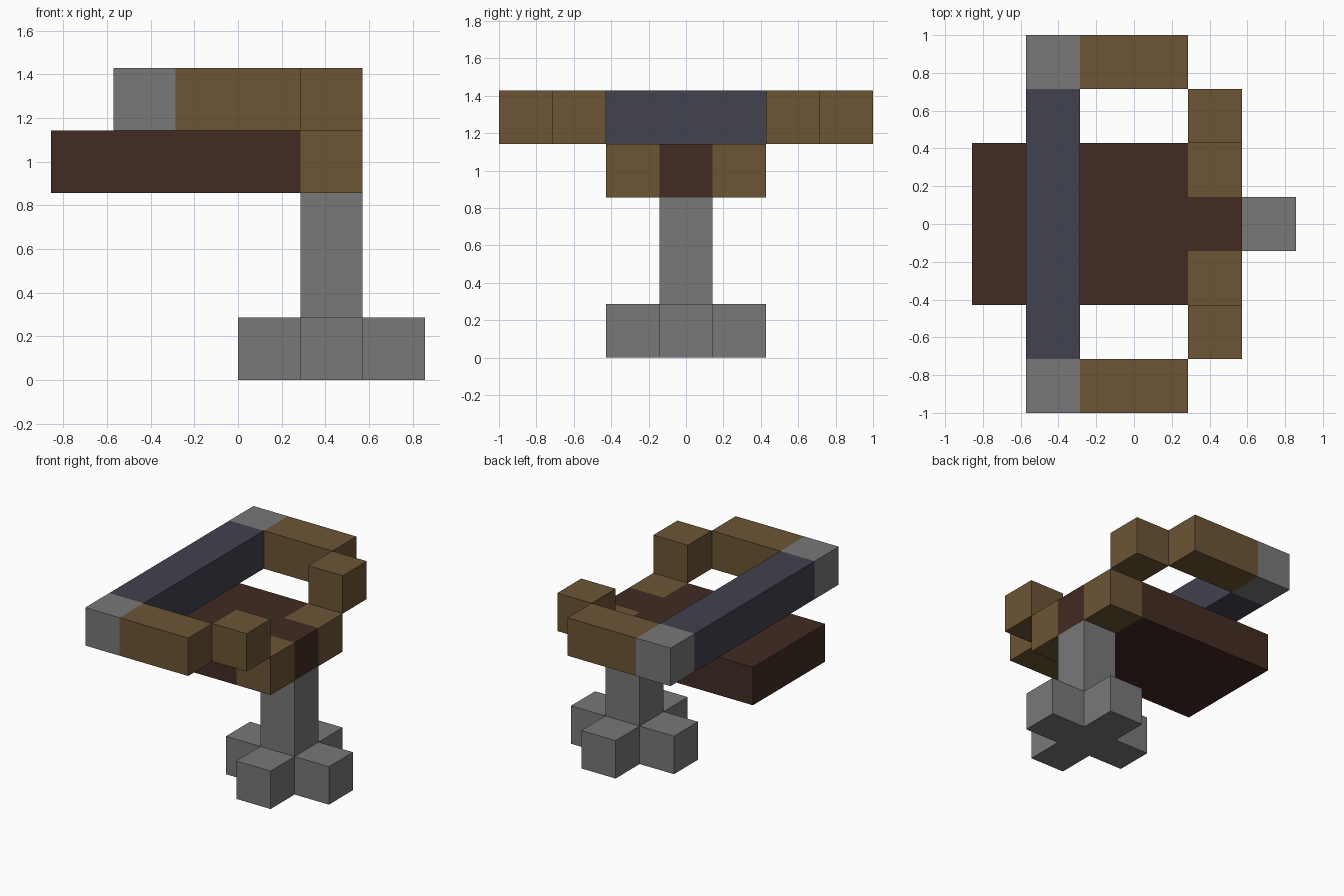
import bpy, bmesh
from mathutils import Vector

old = bpy.data.objects.get("Cube")
if old:
    bpy.data.objects.remove(old, do_unlink=True)

U = 2 / 7  # edge of one block


def material(name, rgb):
    m = bpy.data.materials.new(name)
    m.use_nodes = True
    m.diffuse_color = (*rgb, 1)
    m.node_tree.nodes["Principled BSDF"].inputs["Base Color"].default_value = (*rgb, 1)
    return m


stone = material("stone grey", (0.188, 0.188, 0.188))
wood = material("light wood", (0.153, 0.089, 0.036))
dark_wood = material("dark wood", (0.054, 0.025, 0.016))
slate = material("slate blue", (0.054, 0.054, 0.080))


def cells(x0, x1, y0, y1, z0, z1):
    """Blocks filling a box, both ends included."""
    return {(x, y, z) for x in range(x0, x1 + 1)
            for y in range(y0, y1 + 1) for z in range(z0, z1 + 1)}


def mirrored(block_set):
    return block_set | {(x, -y, z) for x, y, z in block_set}


# Each part as a set of blocks: x from -3 to 2, y from -3 to 3, z from 0 to 4
parts = {
    "foot_cross": (stone, cells(0, 2, 0, 0, 0, 0) | cells(1, 1, -1, 1, 0, 0)),
    "column": (stone, cells(1, 1, 0, 0, 1, 2)),
    "deck": (dark_wood, cells(-3, 0, -1, 1, 3, 3) | cells(1, 1, 0, 0, 3, 3)),
    "deck_end_blocks": (wood, mirrored(cells(1, 1, 1, 1, 3, 3))),
    "step_blocks": (wood, mirrored(cells(1, 1, 2, 2, 4, 4))),
    "side_arms": (wood, mirrored(cells(-1, 0, 3, 3, 4, 4))),
    "corner_blocks": (stone, mirrored(cells(-2, -2, 3, 3, 4, 4))),
    "crossbar": (slate, cells(-2, -2, -2, 2, 4, 4)),
}
solid = set().union(*(blocks for _, blocks in parts.values()))


def build(name, mat, blocks):
    """Outer skin of the blocks, with flat areas merged into single faces."""
    bm = bmesh.new()
    for block in sorted(blocks):
        for axis in range(3):
            for sign in (-1, 1):
                near = list(block)
                near[axis] += sign
                if tuple(near) in solid:
                    continue
                n, a, b = Vector(), Vector(), Vector()
                n[axis] = sign / 2
                a[(axis + 1) % 3] = 0.5
                b[(axis + 2) % 3] = 0.5 * sign
                mid = Vector(block) + Vector((0.5, 0, 0.5)) + n
                bm.faces.new([bm.verts.new((mid + i * a + j * b) * U)
                              for i, j in ((-1, -1), (1, -1), (1, 1), (-1, 1))])
    bmesh.ops.remove_doubles(bm, verts=bm.verts, dist=0.001)
    bmesh.ops.dissolve_limit(bm, angle_limit=0.01, verts=bm.verts, edges=bm.edges)
    mesh = bpy.data.meshes.new(name)
    bm.to_mesh(mesh)
    bm.free()
    mesh.materials.append(mat)
    bpy.context.collection.objects.link(bpy.data.objects.new(name, mesh))


for name, (mat, blocks) in parts.items():
    build(name, mat, blocks)
